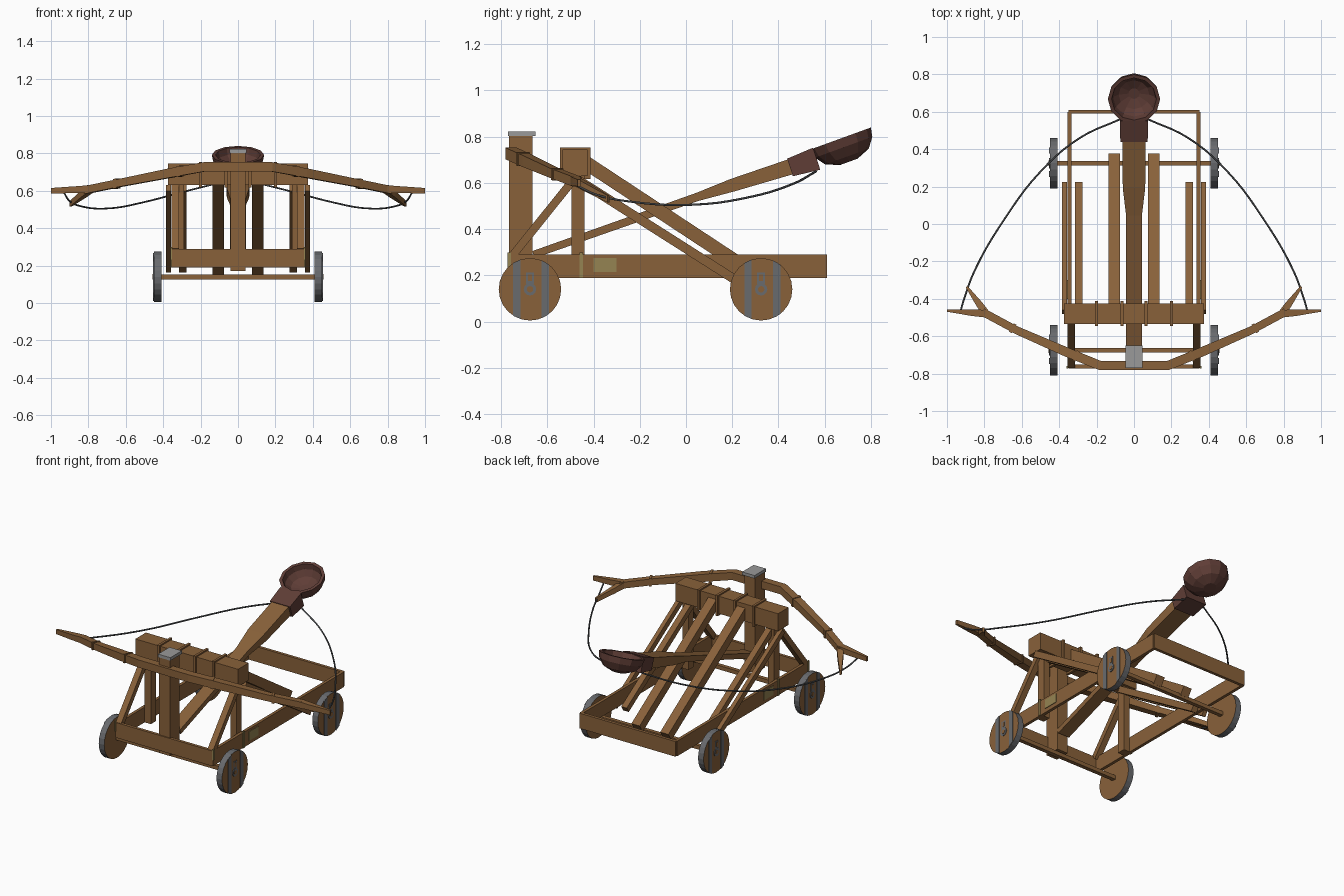
import bpy, bmesh, math
from mathutils import Vector as V

if "Cube" in bpy.data.objects:
    bpy.data.objects.remove(bpy.data.objects["Cube"])


def material(name, col):
    m = bpy.data.materials.new(name)
    m.diffuse_color = (*col, 1)
    m.use_nodes = True
    m.node_tree.nodes["Principled BSDF"].inputs["Base Color"].default_value = m.diffuse_color
    return m


WOOD = material("oak wood", (0.25, 0.12, 0.042))
LEATHER = material("dark leather", (0.115, 0.047, 0.037))
STEEL = material("light steel", (0.32, 0.32, 0.32))
IRON = material("iron", (0.14, 0.145, 0.155))
ROPE = material("rope grey", (0.07, 0.075, 0.08))
TAN = material("tan plate", (0.30, 0.23, 0.085))


def finish(name, bm, *mats):
    bmesh.ops.recalc_face_normals(bm, faces=bm.faces)
    me = bpy.data.meshes.new(name)
    bm.to_mesh(me)
    bm.free()
    for m in mats:
        me.materials.append(m)
    ob = bpy.data.objects.new(name, me)
    bpy.context.collection.objects.link(ob)
    return ob


def loft(name, rings, mat):
    """Skin equal-length rings of points and cap both ends."""
    bm = bmesh.new()
    vs = [[bm.verts.new(p) for p in r] for r in rings]
    n = len(vs[0])
    for a, b in zip(vs, vs[1:]):
        for i in range(n):
            bm.faces.new((a[i], a[(i + 1) % n], b[(i + 1) % n], b[i]))
    bm.faces.new(vs[0])
    bm.faces.new(vs[-1])
    return finish(name, bm, mat)


def prism(name, pts, x0, x1, mat=WOOD):
    """Side-view polygon (y, z) pushed from x0 to x1."""
    return loft(name, [[(x, y, z) for y, z in pts] for x in (x0, x1)], mat)


def rect(y0, y1, z0, z1):
    return [(y0, z0), (y1, z0), (y1, z1), (y0, z1)]


def pair(name, pts, x0, x1, mat=WOOD):
    for s, side in ((-1, "left"), (1, "right")):
        prism(f"{side}_{name}", pts, s * x0, s * x1, mat)


def slant(p, q, t):
    """Slanted bar outline of thickness t from p to q in the side view."""
    p, q = V(p), V(q)
    d = (q - p).normalized() * t / 2
    o = V((-d.y, d.x))
    return [p + o, q + o, q - o, p - o]


# base frame
pair("rail", rect(-0.77, 0.6, 0.19, 0.29), 0.335, 0.355)
prism("front_board", rect(-0.772, -0.752, 0.19, 0.29), -0.35, 0.35)
prism("back_board", rect(0.59, 0.61, 0.19, 0.29), -0.35, 0.35)
pair("side_plaque", rect(-0.4, -0.3, 0.215, 0.275), 0.353, 0.359, TAN)
pair("rail_clip", rect(-0.46, -0.445, 0.19, 0.3), 0.353, 0.361, TAN)
pair("front_clip", rect(-0.773, -0.758, 0.23, 0.3), 0.353, 0.361, TAN)

# uprights, braces and crossbeam
pair("upright", rect(-0.495, -0.44, 0.19, 0.65), 0.29, 0.335)
pair("front_brace", slant((-0.755, 0.28), (-0.47, 0.635), 0.035), 0.315, 0.355)
pair("outer_brace", slant((-0.47, 0.615), (0.215, 0.18), 0.04), 0.358, 0.385)
pair("inner_brace", slant((-0.47, 0.615), (0.215, 0.18), 0.04), 0.275, 0.315)
pair("centre_brace", slant((-0.46, 0.705), (0.36, 0.165), 0.06), 0.075, 0.135)
prism("crossbeam", rect(-0.535, -0.425, 0.63, 0.745), -0.375, 0.375)
for x in (0.065, 0.2):
    pair("crossbeam_strap", rect(-0.545, -0.412, 0.618, 0.754), x - 0.008, x + 0.008)

# front post with steel cap
prism("front_post", rect(-0.765, -0.665, 0.17, 0.81), -0.04, 0.04)
prism("post_cap", rect(-0.77, -0.65, 0.803, 0.823), -0.045, 0.045, STEEL)


# throwing arm and leather sleeve: y, centre z, half width, half thickness
def bar(name, rows, mat):
    n = V((0, -0.31, 0.95))
    return loft(name, [[V((a * w, y, z)) + n * b * t for a, b in
                        ((-1, -1), (1, -1), (1, 1), (-1, 1))] for y, z, w, t in rows], mat)


bar("throwing_arm", [(-0.66, 0.29, 0.042, 0.016), (0.05, 0.54, 0.042, 0.018),
                     (0.2, 0.59, 0.06, 0.028), (0.5, 0.685, 0.062, 0.035)], WOOD)
bar("cup_sleeve", [(0.45, 0.667, 0.073, 0.04), (0.565, 0.705, 0.076, 0.05)], LEATHER)

# throwing cup: turned profile (radius, height), tilted back
tilt = math.radians(20)
u, n = V((0, math.cos(tilt), math.sin(tilt))), V((0, -math.sin(tilt), math.cos(tilt)))
profile = [(0.04, -0.107), (0.1, -0.083), (0.132, -0.04), (0.14, 0), (0.12, 0),
           (0.112, -0.035), (0.082, -0.068), (0.03, -0.086)]
loft("throwing_cup", [[V((0, 0.668, 0.792)) + n * h + u * r * math.cos(i * math.tau / 12)
                       + V((r * math.sin(i * math.tau / 12), 0, 0)) for i in range(12)]
                      for r, h in profile], LEATHER)


# bow
half = [V(p) for p in ((0.18, -0.757, 0.728), (0.36, -0.685, 0.695),
                       (0.63, -0.567, 0.642), (0.81, -0.47, 0.605))]


def section(p, d, hw, hz):
    side = V((-d.y, d.x, 0)).normalized() * hw
    up = V((0, 0, hz))
    return [p - side - up, p + side - up, p + side + up, p - side + up]


def mirror_x(p):
    return V((-p.x, p.y, p.z))


path = [mirror_x(p) for p in reversed(half)] + half
rings = []
for i, p in enumerate(path):
    d = path[min(i + 1, len(path) - 1)] - path[max(i - 1, 0)]
    k = 0.025 if abs(p.x) < 0.5 else 0.021
    rings.append(section(p, d, k, k))
loft("bow", rings, WOOD)

for s, side in ((1, "right"), (-1, "left")):
    def flip(p):
        return V((s * p[0], p[1], p[2]))
    # forked bow tips
    root = V((0.79, -0.48, 0.61))
    for label, tip in (("outer", V((1.0, -0.463, 0.6))), ("inner", V((0.895, -0.335, 0.53)))):
        d = tip - root
        mid = root.lerp(tip, 0.35)
        loft(f"{side}_bow_{label}_tip",
             [[flip(q) for q in section(p, d, a, b)] for p, a, b in
              ((root, 0.02, 0.02), (mid, 0.018, 0.018), (tip, 0.006, 0.015))], WOOD)
    # straps round the bow
    for a, b, t, k in ((0, 1, 0.72, 0.029), (2, 3, 0.1, 0.026)):
        d = half[b] - half[a]
        c = half[a] + d * t
        d.normalize()
        loft(f"{side}_bow_strap", [[flip(q) for q in section(c + d * e, d, k, k)]
                                   for e in (-0.008, 0.008)], WOOD)
    # bowstring
    cu = bpy.data.curves.new(f"{side}_bowstring", "CURVE")
    cu.dimensions, cu.bevel_depth, cu.bevel_resolution = "3D", 0.005, 1
    cu.resolution_u = 5
    pts = [(0.93, -0.475, 0.59), (0.905, -0.39, 0.55), (0.85, -0.245, 0.52), (0.69, 0.03, 0.506),
           (0.5, 0.28, 0.54), (0.29, 0.46, 0.595), (0.07, 0.562, 0.65)]
    sp = cu.splines.new("BEZIER")
    sp.bezier_points.add(len(pts) - 1)
    for bp, p in zip(sp.bezier_points, pts):
        bp.co = flip(p)
        bp.handle_left_type = bp.handle_right_type = "AUTO"
    cu.materials.append(ROPE)
    ob = bpy.data.objects.new(f"{side}_bowstring", cu)
    bpy.context.collection.objects.link(ob)

# wheels and axles
R, CZ = 0.135, 0.14
for cy, end in ((-0.675, "front"), (0.325, "back")):
    prism(f"{end}_axle", rect(cy - 0.013, cy + 0.013, CZ - 0.013, CZ + 0.013), -0.42, 0.42)

    def circle(r, cz=CZ, n=24):
        return [(cy + r * math.cos(i * math.tau / n), cz + r * math.sin(i * math.tau / n))
                for i in range(n)]
    for s, side in ((-1, "left"), (1, "right")):
        ob = prism(f"{side}_{end}_wheel", circle(R), s * 0.41, s * 0.45)
        # iron tyre on the running surface
        ob.data.materials.append(IRON)
        for f in ob.data.polygons:
            f.material_index = int(abs(f.normal.x) < 0.5)
    # iron straps following the rim
    for o in (-0.057, 0.067):
        w = 0.016
        h0, h1 = (math.sqrt(R * R - (o + e) ** 2) for e in (-w, w))
        a, b = cy + o - w, cy + o + w
        pair(f"{end}_wheel_strap", [(a, CZ - h0), (b, CZ - h1), (b, CZ + h1), (a, CZ + h0)],
             0.449, 0.454, IRON)
    # hub ring and key plate
    pair(f"{end}_hub", circle(0.027, CZ, 12), 0.449, 0.454, IRON)
    pair(f"{end}_hub_centre", circle(0.014, CZ, 12), 0.45, 0.456, WOOD)
    pair(f"{end}_hub_plate", rect(cy - 0.017, cy + 0.017, 0.163, 0.213), 0.449, 0.453, IRON)
    pair(f"{end}_hub_slot", rect(cy - 0.009, cy + 0.009, 0.175, 0.204), 0.45, 0.455, WOOD)
